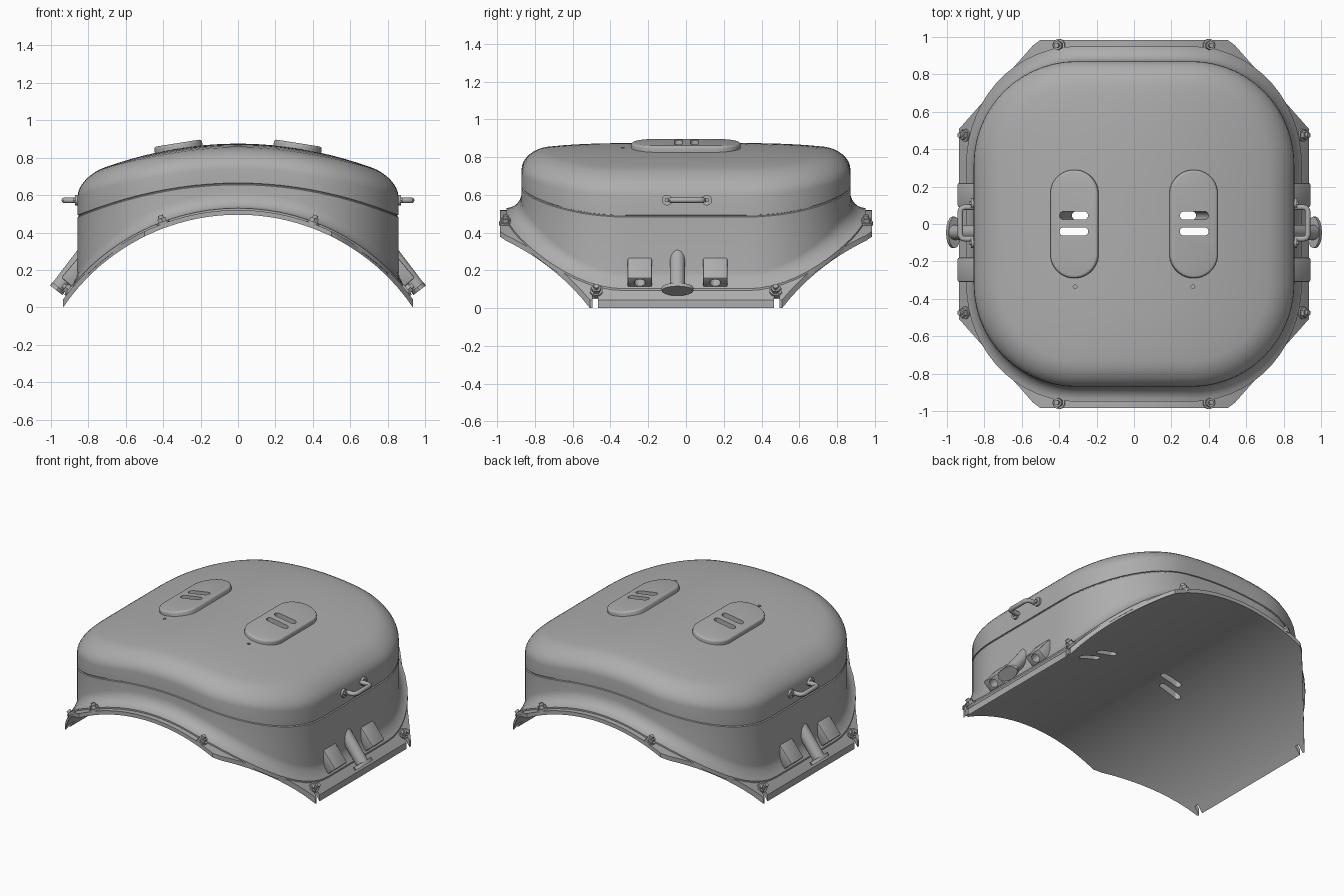
import bpy, bmesh, math
from mathutils import Matrix, Vector

cube = bpy.data.objects.get("Cube")
if cube:
    bpy.data.objects.remove(cube, do_unlink=True)

grey = bpy.data.materials.new("plain grey")
grey.use_nodes = True
colour = (0.42, 0.42, 0.42, 1)
grey.diffuse_color = colour
grey.node_tree.nodes["Principled BSDF"].inputs["Base Color"].default_value = colour

ARC_Z, R_IN, R_OUT = -0.635, 1.13, 1.155   # saddle arc centre and radii


def arc(x, r):
    return ARC_Z + math.sqrt(r * r - x * x)


def select(ob):
    bpy.ops.object.select_all(action="DESELECT")
    ob.select_set(True)
    bpy.context.view_layer.objects.active = ob


def finish(name, bm, smooth=True):
    bmesh.ops.recalc_face_normals(bm, faces=bm.faces)
    me = bpy.data.meshes.new(name)
    bm.to_mesh(me)
    bm.free()
    me.materials.append(grey)
    ob = bpy.data.objects.new(name, me)
    bpy.context.collection.objects.link(ob)
    if smooth:
        select(ob)
        bpy.ops.object.shade_smooth_by_angle(angle=math.radians(32))
    return ob


def cut(ob, cutter):
    select(ob)
    mod = ob.modifiers.new("cut", "BOOLEAN")
    mod.operation, mod.solver, mod.object = "DIFFERENCE", "EXACT", cutter
    bpy.ops.object.modifier_apply(modifier=mod.name)
    select(ob)
    bpy.ops.object.shade_smooth_by_angle(angle=math.radians(32))


def cyl(bm, mat, r, depth, sides=24, r2=None):
    bmesh.ops.create_cone(bm, cap_ends=True, segments=sides, radius1=r,
                          radius2=r if r2 is None else r2, depth=depth, matrix=mat)


def box(bm, mat, size):
    return bmesh.ops.create_cube(bm, size=1, matrix=mat @ Matrix.Diagonal((*size, 1)))["verts"]


def stadium(bm, mat, hx, hy, z0, z1, bevel=0):
    """Extruded slot shape; the long direction is picked from the half sizes."""
    r, pts = min(hx, hy), []
    for i in range(32):
        a = 2 * math.pi * (i + 0.5) / 32
        c, s = math.cos(a), math.sin(a)
        pts.append((r * c + math.copysign(hx - r, c), r * s + math.copysign(hy - r, s)))
    low = [bm.verts.new(mat @ Vector((x, y, z0))) for x, y in pts]
    top = [bm.verts.new(mat @ Vector((x, y, z1))) for x, y in pts]
    bm.faces.new(low)
    lid = bm.faces.new(top)
    for i in range(32):
        j = (i + 1) % 32
        bm.faces.new((low[i], low[j], top[j], top[i]))
    if bevel:
        bmesh.ops.bevel(bm, geom=list(lid.edges), offset=bevel, segments=3,
                        profile=0.5, affect="EDGES")


def arc_frame(s, x, y, radius):
    """Local X = outward normal of the saddle, Z = up along its slope."""
    z = arc(x, radius)
    a, b = x / radius, (z - ARC_Z) / radius
    cols = Matrix(((s * a, 0, -s * b), (0, s, 0), (b, 0, a))).to_4x4()
    return Matrix.Translation((s * x, y, z)) @ cols


# Saddle plate: octagonal outline bent over the arc
bm = bmesh.new()
half = [0.04 * i for i in range(1, 13)] + [0.5, 0.52, 0.54] + [0.54 + 0.0395 * i for i in range(1, 11)]
xs = [-x for x in reversed(half)] + [0] + half


def half_width(x):
    x = abs(x)
    if x <= 0.5:
        return 0.985
    return 0.985 - 0.25 * (x - 0.5) - 0.5 * min(x - 0.5, 0.04) if x <= 0.54 else 0.955 - 1.13 * (x - 0.54)


rows = []
for x in xs:
    w = half_width(x)
    rows.append([bm.verts.new((x, y, arc(x, r))) for y, r in
                 ((-w, R_IN), (w, R_IN), (w, R_OUT), (-w, R_OUT))])
for a, b in zip(rows, rows[1:]):
    for k in range(4):
        m = (k + 1) % 4
        bm.faces.new((a[k], a[m], b[m], b[k]))
bm.faces.new(rows[0])
bm.faces.new(rows[-1])
plate = finish("saddle_plate", bm)

# Domed housing: rounded rectangle rings lofted from flare to crown
HX, HY, RAD = 0.857, 0.87, 0.55
outline = []
for q in range(4):
    sx, sy = ((1, 1), (-1, 1), (-1, -1), (1, -1))[q]
    cx, cy = sx * (HX - RAD), sy * (HY - RAD)
    for i in range(15):
        a = math.pi / 2 * (q + i / 14)
        outline.append((cx + RAD * math.cos(a), cy + RAD * math.sin(a), math.cos(a), math.sin(a)))
    nx, ny = ((0, 1), (-1, 0), (0, -1), (1, 0))[q]
    x0, y0 = outline[-1][:2]
    run = 2 * ((HX if ny else HY) - RAD)
    for i in range(1, 8):
        t = run * i / 8
        outline.append((x0 - ny * t, y0 + nx * t, nx, ny))


def crown(x, y):
    return 0.875 - 0.25 * x * x - 0.07 * y ** 4


def ring(bm, offset, height, scale=1):
    out = []
    for x, y, nx, ny in outline:
        o = offset(ny)
        px, py = (x + nx * o) * scale, (y + ny * o) * scale
        out.append(bm.verts.new((px, py, height(px, py, ny))))
    return out


bm = bmesh.new()
flare = lambda ny: 0.04 + 0.04 * ny * ny
mid = lambda x, y, n: arc(x, (R_IN + R_OUT) / 2)
seam = lambda dz: (lambda x, y, n: 0.66 - 0.235 * x * x + dz)
rings = [ring(bm, flare, mid, k / 10) for k in range(1, 11)]
for i in range(7):
    a = math.pi / 2 * i / 6
    rings.append(ring(bm, lambda n: flare(n) * (1 - math.sin(a)),
                      lambda x, y, n: arc(x, R_OUT) + 0.01 + (0.04 + 0.045 * n * n) * (1 - math.cos(a))))
for inset, dz in ((0, -0.005), (-0.006, -0.002), (-0.006, 0.002), (0, 0.005)):
    rings.append(ring(bm, lambda n: inset, seam(dz)))
for i in range(9):
    a = math.pi / 2 * i / 8
    rings.append(ring(bm, lambda n: -0.14 * (1 - math.cos(a)),
                      lambda x, y, n: crown(x, y) - 0.095 * (1 - math.sin(a))))
for k in range(9, 0, -1):
    rings.append(ring(bm, lambda n: -0.14, lambda x, y, n: crown(x, y), k / 10))
count = len(outline)
for a, b in zip(rings, rings[1:]):
    for i in range(count):
        j = (i + 1) % count
        bm.faces.new((a[i], a[j], b[j], b[i]))
for loop, z in ((rings[0], mid(0, 0, 0)), (rings[-1], crown(0, 0))):
    tip = bm.verts.new((0, 0, z))
    for i in range(count):
        bm.faces.new((loop[i], loop[(i + 1) % count], tip))
housing = finish("domed_housing", bm)

# Vent covers on the crown
bm = bmesh.new()
slots, holes, notches = bmesh.new(), bmesh.new(), bmesh.new()
for s in (-1, 1):
    at = Matrix.Translation((s * 0.322, 0, 0.878))
    tilt = Matrix.Rotation(s * math.radians(9), 4, "Y")
    stadium(bm, at @ tilt, 0.13, 0.29, -0.06, 0, 0.014)
    for y, turn in ((0.045, tilt), (-0.04, Matrix())):
        stadium(slots, at @ Matrix.Translation((0, y, 0)) @ turn, 0.077, 0.022, -0.7, 0.2)
    cyl(holes, Matrix.Translation((s * 0.315, -0.335, 0.85)), 0.01, 0.06, 12)
    for y in (-0.48, 0.48):
        box(notches, Matrix.Translation((s * 0.95, y, -0.015)), (0.1, 0.03, 0.17))
covers = finish("vent_covers", bm)
cutters = [finish(n, b, False) for n, b in
           (("slot_cutter", slots), ("pinhole_cutter", holes), ("notch_cutter", notches))]
for ob, cutter in ((plate, 0), (plate, 2), (housing, 0), (housing, 1), (covers, 0)):
    cut(ob, cutters[cutter])

# Bolts around the plate rim
bm = bmesh.new()
lie = Matrix.Rotation(math.pi / 2, 4, "Y")
for s in (-1, 1):
    for x, y in ((0.4, 0.955), (0.4, -0.955), (0.9, 0.475), (0.9, -0.475)):
        frame = arc_frame(s, x, y, R_OUT)
        for r, lo, hi, sides in ((0.034, -0.01, 0.01, 20), (0.026, 0, 0.03, 6), (0.014, 0, 0.046, 12)):
            cyl(bm, frame @ Matrix.Translation(((lo + hi) / 2, 0, 0)) @ lie, r, hi - lo, sides)
finish("rim_bolts", bm)

for s, side in ((1, "left"), (-1, "right")):
    # Socket blocks with open lower ends
    bm, bores = bmesh.new(), bmesh.new()
    for y in (-0.245, 0.155):
        frame = arc_frame(s, 0.917, y, 1.197)
        box(bm, frame @ Matrix.Translation((0, 0, 0.11)), (0.075, 0.13, 0.22))
        cyl(bores, frame @ Matrix.Translation((0, 0, 0.03)), 0.028, 0.15)
    bmesh.ops.bevel(bm, geom=list(bm.edges), offset=0.008, segments=2, profile=0.5, affect="EDGES")
    blocks = finish(side + "_socket_blocks", bm)
    bore = finish(side + "_bore_cutter", bores, False)
    cut(blocks, bore)
    cutters.append(bore)

    # Outlet pipe with a two-lug flange
    bm = bmesh.new()
    frame = arc_frame(s, 0.965, -0.045, 1.213)
    cyl(bm, frame @ Matrix.Translation((0, 0, 0.12)), 0.04, 0.24)
    cyl(bm, frame @ Matrix.Diagonal((0.5, 1, 1, 1)), 0.084, 0.022, 16)
    finish(side + "_outlet_pipe", bm)

    # Grab handle and its feet
    curve = bpy.data.curves.new(side + "_handle", "CURVE")
    curve.dimensions, curve.bevel_depth, curve.bevel_resolution = "3D", 0.015, 3
    curve.use_fill_caps = True
    path = [(0.85, -0.085), (0.905, -0.085), (0.923, -0.079), (0.929, -0.062)]
    path += [(x, -y) for x, y in reversed(path)]
    spline = curve.splines.new("POLY")
    spline.points.add(len(path) - 1)
    for p, (x, y) in zip(spline.points, path):
        p.co = (s * x, y + 0.005, 0.572, 1)
    curve.materials.append(grey)
    handle = bpy.data.objects.new(side + "_handle", curve)
    bpy.context.collection.objects.link(handle)
    select(handle)
    bpy.ops.object.convert(target="MESH")
    bpy.ops.object.shade_smooth_by_angle(angle=math.radians(40))
    bm = bmesh.new()
    for y in (-0.1, 0.11):
        at = Matrix.Translation((s * 0.86, y, 0.572))
        cyl(bm, at @ lie, 0.028, 0.022)
        cyl(bm, at @ lie, 0.013, 0.04, 6)
    finish(side + "_handle_feet", bm)

for cutter in cutters:
    bpy.data.objects.remove(cutter, do_unlink=True)
